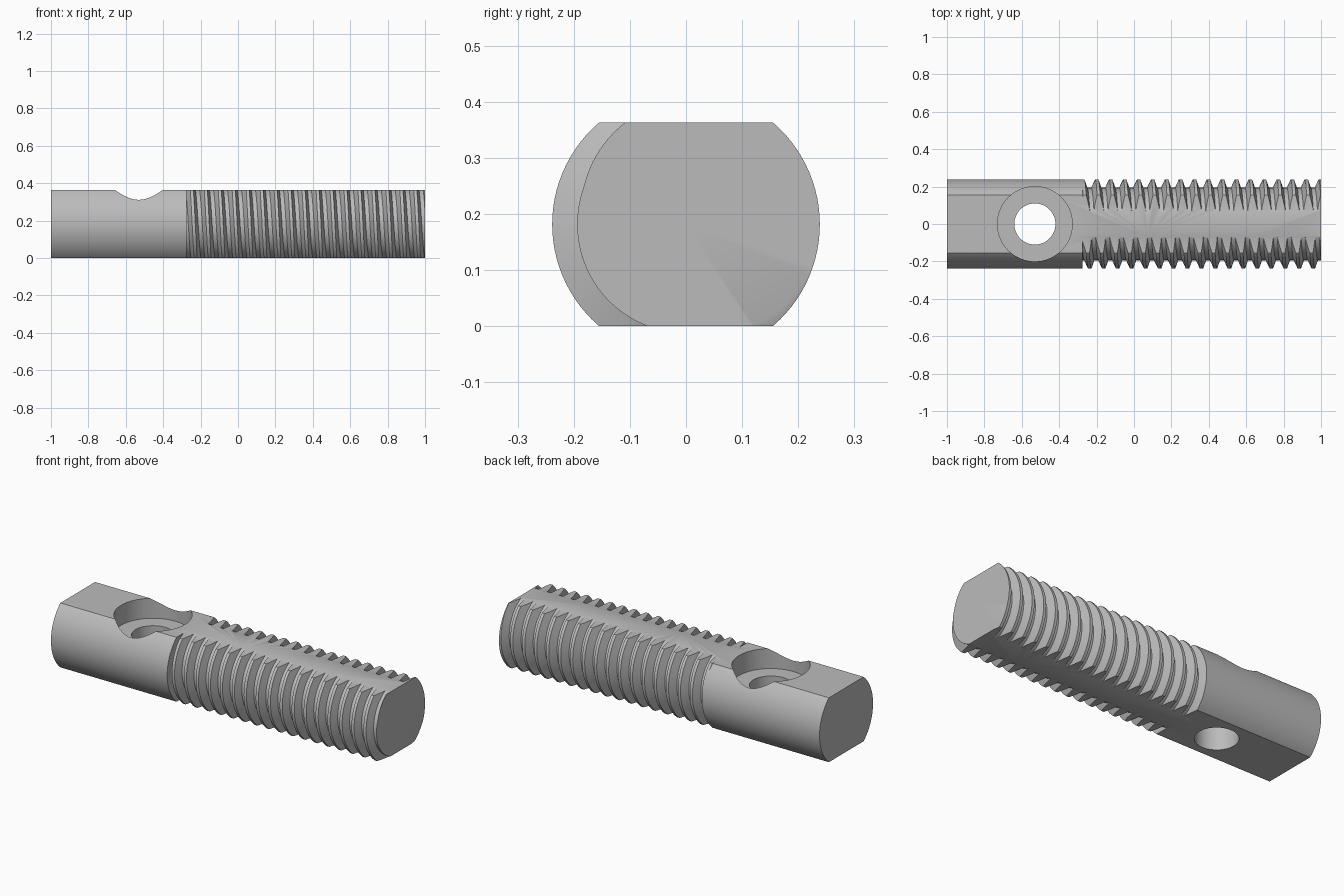
import bpy, bmesh, math

cube = bpy.data.objects.get("Cube")
if cube:
    bpy.data.objects.remove(cube, do_unlink=True)

RADIUS, ROOT = 0.2385, 0.194      # crest and groove radius
HEIGHT = 0.363                    # distance between the two flats
AXIS_Z = HEIGHT / 2
START, PITCH = -0.275, 0.0747     # start of the thread and its pitch
HOLE_X = -0.53
SIDES = 96
# thread profile over one turn: (phase, radius)
PROFILE = [(-0.055, RADIUS), (0.167, RADIUS), (0.444, ROOT), (0.736, ROOT), (0.945, RADIUS)]

steel = bpy.data.materials.new("steel grey")
steel.use_nodes = True
grey = (0.5, 0.5, 0.5, 1)
steel.diffuse_color = grey
bsdf = next(n for n in steel.node_tree.nodes if n.type == "BSDF_PRINCIPLED")
bsdf.inputs["Base Color"].default_value = grey
bsdf.inputs["Roughness"].default_value = 0.5


def thread_radius(phase):
    low = PROFILE[0][0]
    phase = (phase - low) % 1 + low
    for (a, ra), (b, rb) in zip(PROFILE, PROFILE[1:]):
        if phase <= b:
            return ra + (rb - ra) * (phase - a) / (b - a)
    return RADIUS


def column(turn):
    """Lengthwise outline of the rod at one angle, running from end to end."""
    points = [(-1, 0), (-1, RADIUS), (START, RADIUS)]
    turns = math.ceil((1 - START) / PITCH) + 2
    for n in range(turns, -3, -1):
        for phase, _ in reversed(PROFILE[:-1]):
            x = 1 - PITCH * (n + phase - turn)
            x = min(max(x, START), 1)
            points.append((x, thread_radius(turn + (1 - x) / PITCH)))
    return points + [(1, 0)]


# Rod: plain shank and right-handed thread lofted as one closed solid
bm = bmesh.new()
columns = []
for i in range(SIDES + 1):
    angle = math.tau * i / SIDES
    columns.append([bm.verts.new((x, r * math.cos(angle), AXIS_Z + r * math.sin(angle)))
                    for x, r in column(i / SIDES)])
for a, b in zip(columns, columns[1:]):
    for k in range(len(a) - 1):
        bm.faces.new((a[k], a[k + 1], b[k + 1], b[k]))
bmesh.ops.remove_doubles(bm, verts=bm.verts, dist=0.00002)
bmesh.ops.recalc_face_normals(bm, faces=bm.faces)
mesh = bpy.data.meshes.new("threaded_rod")
bm.to_mesh(mesh)
bm.free()
mesh.materials.append(steel)
rod = bpy.data.objects.new("threaded_rod", mesh)
bpy.context.collection.objects.link(rod)

cutters = []


def cut(cutter, name, operation):
    cutter.name = name
    cutter.hide_render = True
    cutter.data.materials.append(steel)
    mod = rod.modifiers.new(name, "BOOLEAN")
    mod.operation, mod.solver, mod.object = operation, "EXACT", cutter
    cutters.append(cutter)


def drill(name, radius, bottom, top):
    bpy.ops.mesh.primitive_cylinder_add(vertices=SIDES, radius=radius, depth=top - bottom,
                                        location=(HOLE_X, 0, (bottom + top) / 2))
    cut(bpy.context.object, name, "DIFFERENCE")


# Flats on top and bottom
bpy.ops.mesh.primitive_cube_add(size=1, location=(0, 0, AXIS_Z))
bpy.context.object.scale = (3, 1, HEIGHT)
cut(bpy.context.object, "flats_cutter", "INTERSECT")

# Counterbored cross hole
drill("counterbore_cutter", 0.2, 0.25, 0.6)
drill("through_hole_cutter", 0.11, -0.2, 0.5)

# Apply the cuts and drop the cutters
bpy.context.view_layer.update()
graph = bpy.context.evaluated_depsgraph_get()
result = bpy.data.meshes.new_from_object(rod.evaluated_get(graph))
rod.modifiers.clear()
rod.data = result
result.materials.clear()
result.materials.append(steel)
for poly in result.polygons:
    poly.material_index = 0
for cutter in cutters:
    bpy.data.objects.remove(cutter, do_unlink=True)

bpy.ops.object.select_all(action="DESELECT")
rod.select_set(True)
bpy.context.view_layer.objects.active = rod
bpy.ops.object.shade_smooth_by_angle(angle=math.radians(30))
